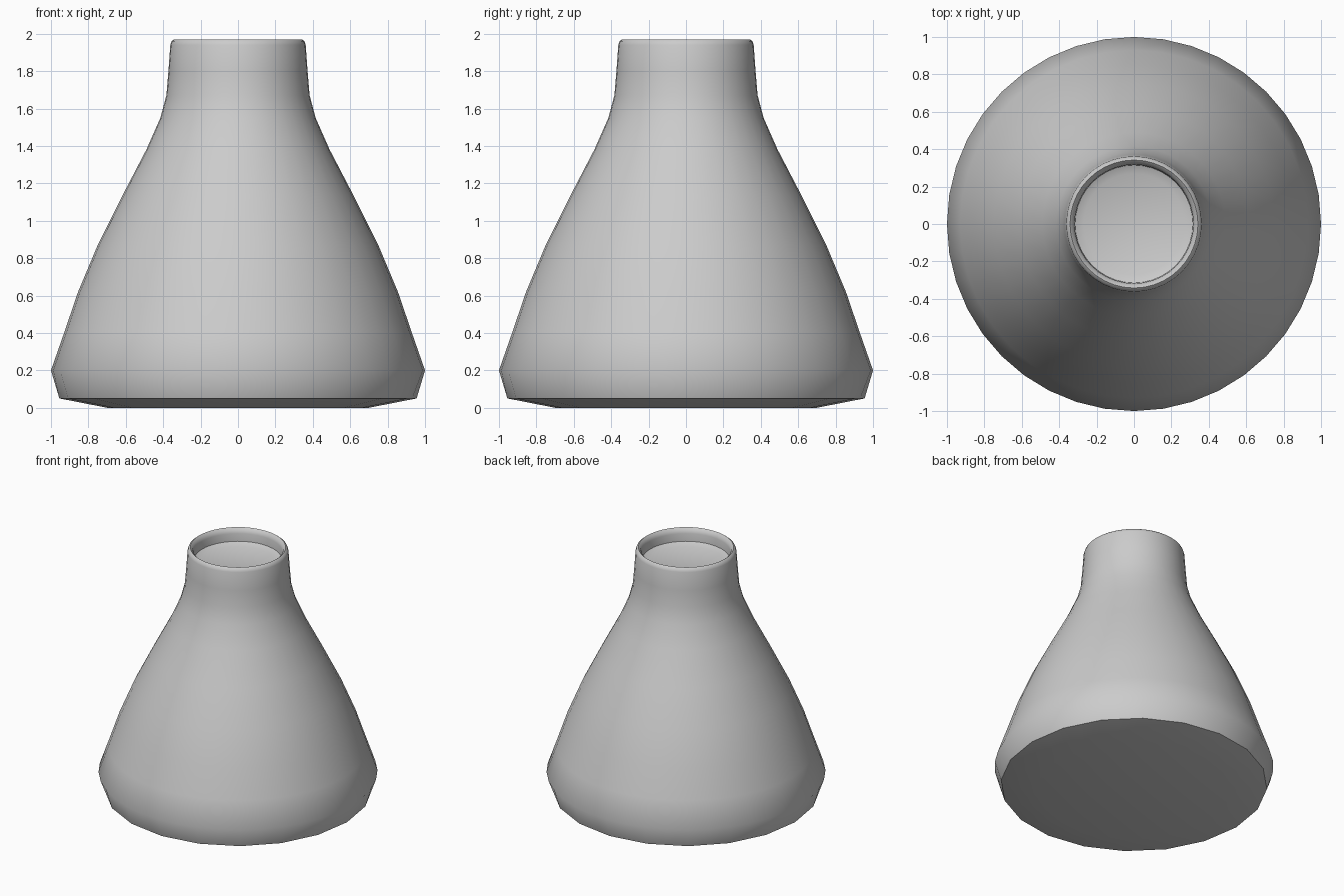
import bpy, bmesh, math

if "Cube" in bpy.data.objects:
    bpy.data.objects.remove(bpy.data.objects["Cube"])

N = 40
# (radius, height, coarse ring?) from the underside up the wall and into the mouth
PROFILE = [
    (0.70, 0.00, True), (0.955, 0.05, True), (1.00, 0.20, False),
    (0.93, 0.40, False), (0.855, 0.62, False), (0.75, 0.87, False),
    (0.615, 1.14, False), (0.49, 1.38, False), (0.415, 1.55, False),
    (0.383, 1.67, False), (0.372, 1.80, False), (0.362, 1.94, False),
    (0.355, 1.96, False), (0.342, 1.97, False), (0.325, 1.955, False),
    (0.318, 1.93, False), (0.315, 1.87, False), (0.27, 1.85, False),
]


def ring(bm, r, z, coarse):
    verts = []
    for i in range(N):
        a = 2 * math.pi * i / N
        # odd points of a coarse ring sit on the chord of a 20-gon
        rr = r * math.cos(2 * math.pi / N) if coarse and i % 2 else r
        verts.append(bm.verts.new((rr * math.cos(a), rr * math.sin(a), z)))
    return verts


# Flask body: one revolved skin, closed by the base and the floor of the mouth
bm = bmesh.new()
rings = [ring(bm, *p) for p in PROFILE]
for lo, hi in zip(rings, rings[1:]):
    for i in range(N):
        j = (i + 1) % N
        bm.faces.new((lo[i], lo[j], hi[j], hi[i]))
bm.faces.new(rings[0][::-1])
bm.faces.new(rings[-1])

mesh = bpy.data.meshes.new("flask")
bm.to_mesh(mesh)
bm.free()
flask = bpy.data.objects.new("flask", mesh)
bpy.context.collection.objects.link(flask)
bpy.context.view_layer.objects.active = flask
flask.select_set(True)
bpy.ops.object.shade_smooth_by_angle(angle=math.radians(60))
